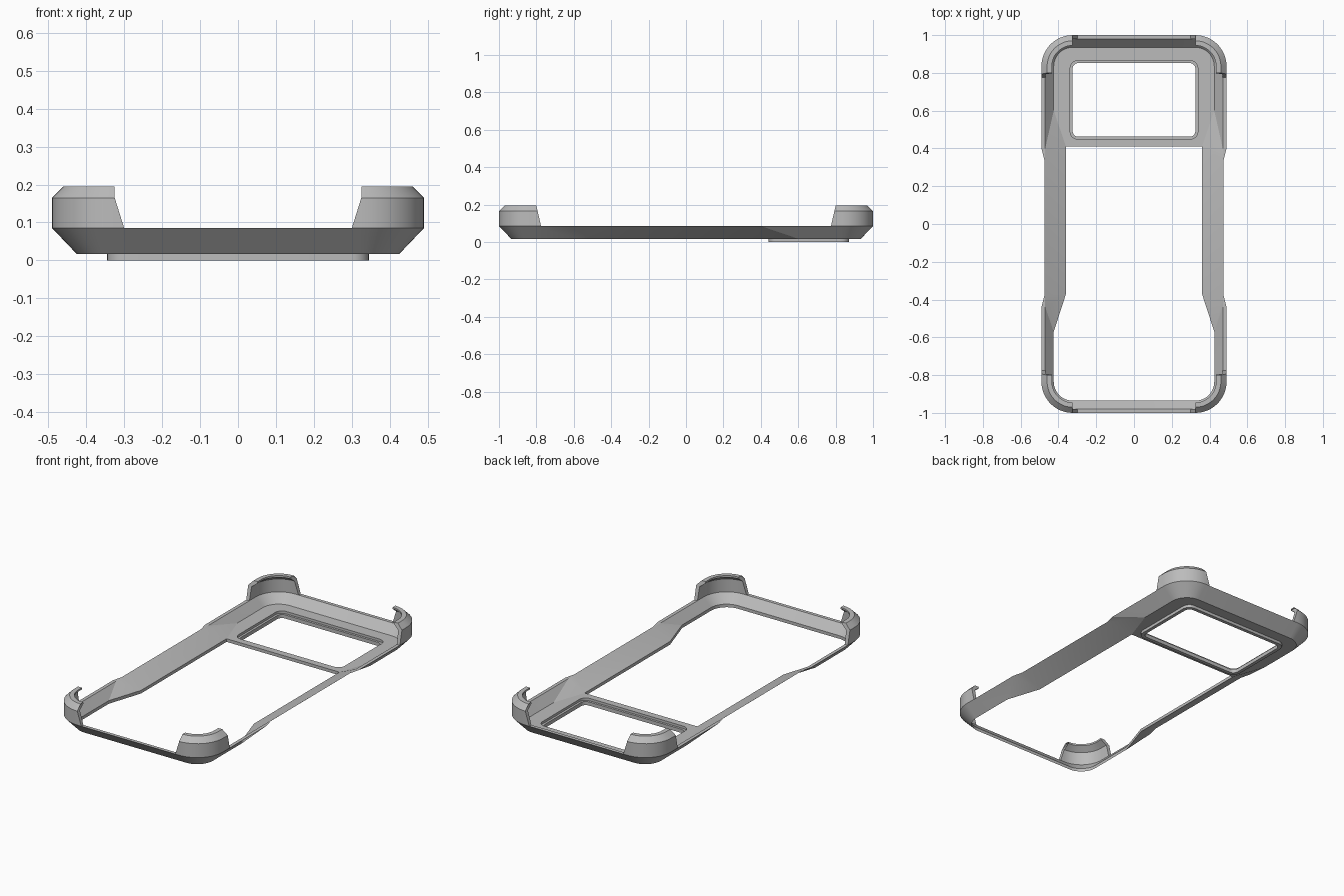
import bpy, bmesh, math

cube = bpy.data.objects.get("Cube")
if cube:
    bpy.data.objects.remove(cube, do_unlink=True)

grey = bpy.data.materials.new("light_grey")
grey.use_nodes = True
grey.diffuse_color = (0.5, 0.5, 0.5, 1)
grey.node_tree.nodes["Principled BSDF"].inputs["Base Color"].default_value = (0.5, 0.5, 0.5, 1)

W, L, R = 0.49, 1.0, 0.165      # half width, half length, corner radius
RIM_Z, FLOOR_Z, PLATE_Z = 0.085, 0.017, 0.035
INSET, RIM, STEPS = 0.065, 0.02, 12


def smooth(ob, angle=30):
    bpy.ops.object.select_all(action='DESELECT')
    ob.select_set(True)
    bpy.context.view_layer.objects.active = ob
    bpy.ops.object.shade_smooth_by_angle(angle=math.radians(angle))


def loft(name, stations, closed):
    """Skin a closed cross-section carried through the stations."""
    bm = bmesh.new()
    rings = [[bm.verts.new(p) for p in s] for s in stations]
    n = len(rings[0])
    pairs = list(zip(rings, rings[1:]))
    if closed:
        pairs.append((rings[-1], rings[0]))
    else:
        bm.faces.new(rings[0])
        bm.faces.new(rings[-1])
    for a, b in pairs:
        for i in range(n):
            j = (i + 1) % n
            bm.faces.new((a[i], a[j], b[j], b[i]))
    bmesh.ops.recalc_face_normals(bm, faces=bm.faces)
    me = bpy.data.meshes.new(name)
    bm.to_mesh(me)
    bm.free()
    me.materials.append(grey)
    ob = bpy.data.objects.new(name, me)
    bpy.context.collection.objects.link(ob)
    return ob


def arc(section, sign):
    """Stations round the right-hand corner at the front (-1) or back (+1)."""
    out = []
    for i in range(STEPS + 1):
        a = math.pi / 2 * i / STEPS
        out.append([(W - R + (R - d) * math.cos(a),
                     sign * (L - R + (R - d) * math.sin(a)), z) for d, z in section])
    return out


def side(outer_x, outer_y, inner_x, inner_y, rim):
    return [(outer_x, outer_y, RIM_Z), (inner_x, inner_y, FLOOR_Z),
            (inner_x, inner_y, PLATE_Z), (outer_x - rim, outer_y, RIM_Z)]


def flip(points):
    return [(-p[0], *p[1:]) for p in points]


# Chamfered frame, with wider and flatter grips along the middle of both sides
band = [(0, RIM_Z), (INSET, FLOOR_Z), (INSET, PLATE_Z), (RIM, RIM_Z)]
narrow, wide = W - INSET, 0.36
half = arc(band, -1)[::-1]
half += [side(W, -0.44, narrow, -0.57, RIM), side(0.475, -0.38, wide, -0.37, 0.004),
         side(0.475, 0.34, wide, 0.41, 0.004), side(W, 0.40, narrow, 0.60, RIM)]
half += arc(band, 1)
smooth(loft("frame", half + [flip(s) for s in reversed(half)], True), 20)

# Raised corner guards with an inward lip and slanted ends
guard = [(0, RIM_Z), (0, 0.165), (0.03, 0.195), (0.055, 0.195),
         (0.055, 0.185), (0.022, 0.16), (RIM, RIM_Z)]
side_end = [(W - d, 0.775 + 0.23 * (z - RIM_Z), z) for d, z in guard]
back_end = [(0.30 + 0.32 * (z - RIM_Z), L - d, z) for d, z in guard]
corners = loft("corner_guards", [side_end] + arc(guard, 1) + [back_end], False)
mirror = corners.modifiers.new("four_corners", 'MIRROR')
mirror.use_axis = (True, True, False)
mirror.use_mirror_merge = False
smooth(corners)


def rounded_rect(hx, hy, r, cy):
    pts = []
    for k, (sx, sy) in enumerate(((1, 1), (-1, 1), (-1, -1), (1, -1))):
        for i in range(7):
            a = math.pi / 2 * (k + i / 6)
            pts.append((sx * (hx - r) + r * math.cos(a), cy + sy * (hy - r) + r * math.sin(a)))
    return pts


def sheet(name, outlines, z0, z1):
    """Flat sheet from an outline and its hole."""
    cu = bpy.data.curves.new(name, 'CURVE')
    cu.dimensions, cu.fill_mode = '2D', 'BOTH'
    cu.extrude = (z1 - z0) / 2
    for pts in outlines:
        sp = cu.splines.new('POLY')
        sp.points.add(len(pts) - 1)
        for p, (x, y) in zip(sp.points, pts):
            p.co = (x, y, 0, 1)
        sp.use_cyclic_u = True
    cu.materials.append(grey)
    ob = bpy.data.objects.new(name, cu)
    ob.location.z = (z0 + z1) / 2
    bpy.context.collection.objects.link(ob)
    bpy.ops.object.select_all(action='DESELECT')
    ob.select_set(True)
    bpy.context.view_layer.objects.active = ob
    bpy.ops.object.convert(target='MESH')
    smooth(bpy.context.view_layer.objects.active)


# Back plate with a window, and the lip that stands below it
WINDOW_Y = 0.657
edge = [(wide, 0.41), (narrow, 0.60)] + [s[0][:2] for s in arc([(INSET, 0)], 1)]
sheet("back_plate", [edge + flip(edge)[::-1], rounded_rect(0.338, 0.208, 0.04, WINDOW_Y)],
      FLOOR_Z, PLATE_Z)
sheet("window_lip", [rounded_rect(0.345, 0.215, 0.045, WINDOW_Y),
                     rounded_rect(0.325, 0.195, 0.03, WINDOW_Y)], 0, 0.021)
